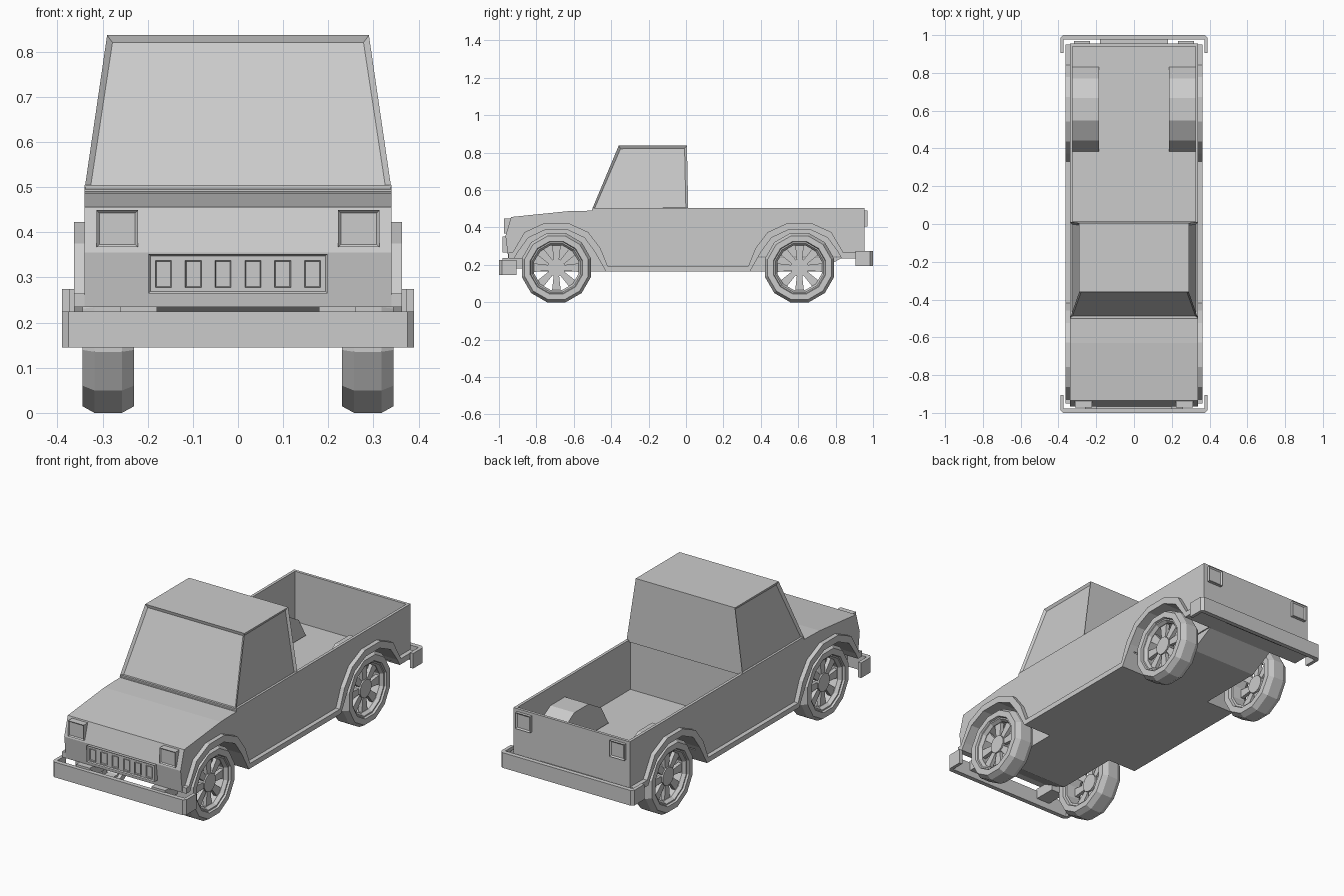
import bpy, bmesh, math

if "Cube" in bpy.data.objects:
    bpy.data.objects.remove(bpy.data.objects["Cube"])

R12 = [math.radians(15 + 30 * i) for i in range(12)]


def add(name, bm, mirror=False):
    bmesh.ops.recalc_face_normals(bm, faces=bm.faces[:])
    me = bpy.data.meshes.new(name)
    bm.to_mesh(me)
    bm.free()
    ob = bpy.data.objects.new(name, me)
    bpy.context.collection.objects.link(ob)
    if mirror:
        ob.modifiers.new("Mirror", 'MIRROR')
    return ob


def loft(bm, a, b):
    """Closed solid between two matching outlines."""
    a, b = [bm.verts.new(p) for p in a], [bm.verts.new(p) for p in b]
    n = len(a)
    bm.faces.new(a)
    bm.faces.new(b[::-1])
    return [bm.faces.new((a[i], a[(i + 1) % n], b[(i + 1) % n], b[i])) for i in range(n)]


def side_prism(name, yz, x0, x1, mirror=False):
    bm = bmesh.new()
    loft(bm, [(x0, y, z) for y, z in yz], [(x1, y, z) for y, z in yz])
    return add(name, bm, mirror)


def box(name, x0, x1, y0, y1, z0, z1, mirror=False):
    return side_prism(name, [(y0, z0), (y1, z0), (y1, z1), (y0, z1)], x0, x1, mirror)


def panel(name, x0, x1, y0, y1, z0, z1, front, rim, mirror=False):
    """Box whose front (or back) face has a recessed panel."""
    ob = box(name, x0, x1, y0, y1, z0, z1, mirror)
    bm = bmesh.new()
    bm.from_mesh(ob.data)
    f = [f for f in bm.faces if f.normal.y * front > 0.9]
    bmesh.ops.inset_individual(bm, faces=f, thickness=rim, depth=-0.006)
    bm.to_mesh(ob.data)
    bm.free()
    return ob


def cut(ob, cutters):
    for c in cutters:
        m = ob.modifiers.new("Cut", 'BOOLEAN')
        m.object, m.operation, m.solver = c, 'DIFFERENCE', 'EXACT'
    dg = bpy.context.evaluated_depsgraph_get()
    me = bpy.data.meshes.new_from_object(ob.evaluated_get(dg))
    ob.modifiers.clear()
    ob.data = me


FRONT, REAR, AXLE = -0.693, 0.607, 0.185

# Wheel arch opening and outer trim edge, relative to the axle (sill side first)
inner = [(-.265, .165), (-.205, .27), (-.15, .345), (-.058, .388),
         (.058, .388), (.15, .345), (.205, .27), (.225, .235)]
outer = [(-.275, .192), (-.235, .29), (-.17, .375), (-.065, .423),
         (.065, .423), (.17, .375), (.235, .265)]
arch_cutters = []
for cy, s in ((FRONT, -1), (REAR, 1)):
    pts = [(cy + s * d, z) for d, z in inner + [(.225, .1), (-.265, .1)]]
    arch_cutters.append(side_prism("arch_cutter", pts, .195, .45, True))
bed_cutter = box("bed_cutter", -.325, .325, 0, .94, .24, .7)

# Lower body with open bed and wheel arches
body = side_prism("body", [(-.95, .235), (-.965, .355), (-.935, .456), (-.63, .487), (-.5, .49),
                           (-.5, .505), (.955, .505), (.955, .235), (.83, .235), (.7, .165),
                           (-.78, .165), (-.915, .235)], -.34, .34)
cut(body, arch_cutters + [bed_cutter])

# Wheel housings inside the bed
hump = [(REAR + .232 * math.cos(a), AXLE + .232 * math.sin(a)) for a in R12[:6]]
housing = side_prism("bed_wheel_housing", hump, .185, .33, True)
cut(housing, arch_cutters)
for c in arch_cutters + [bed_cutter]:
    bpy.data.objects.remove(c)

# Cab with recessed windscreen and side windows
bm = bmesh.new()
sides = loft(bm, [(.34, -.503, .495), (.34, .012, .495), (-.34, .012, .495), (-.34, -.503, .495)],
             [(.29, -.36, .837), (.29, .005, .837), (-.29, .005, .837), (-.29, -.36, .837)])
bmesh.ops.recalc_face_normals(bm, faces=bm.faces[:])
bmesh.ops.inset_individual(bm, faces=[sides[0], sides[2], sides[3]], thickness=.018, depth=-.01)
add("cab", bm)

# Fender flares joined by the sill
low = [(-.95, .235)] + [(FRONT - d, z) for d, z in inner[::-1]] + [(REAR + d, z) for d, z in inner] + [(.95, .235)]
high = [(-.95, .265)] + [(FRONT - d, z) for d, z in outer[::-1]] + [(REAR + d, z) for d, z in outer] + [(.95, .265)]
side_prism("fender_trim", low + high[::-1], .335, .363, True)

# Bumpers with wrapped ends
half = [(.375, -1), (.39, -.985), (.39, -.905), (.372, -.905), (.372, -.976)]
ring = half + [(-x, y) for x, y in half[::-1]]
for name, s, z0, z1 in (("front_bumper", 1, .145, .225), ("rear_bumper", -1, .195, .275)):
    bm = bmesh.new()
    loft(bm, [(x, y * s, z0) for x, y in ring], [(x, y * s, z1) for x, y in ring])
    add(name, bm)
box("front_bumper_bracket", .18, .26, -.98, -.86, .18, .236, True)
box("rear_bumper_step", -.18, .18, .94, .98, .22, .265)

# Lamps
panel("headlight", .222, .313, -.972, -.93, .367, .449, -1, .008, True)
panel("tail_light", .232, .318, .945, .97, .405, .49, 1, .01, True)

# Grille with six slots
panel("grille", -.198, .198, -.98, -.94, .265, .352, -1, .006)
for i in range(6):
    x = -.165 + .066 * i
    panel("grille_slot", x - .018, x + .018, -.979, -.96, .278, .338, -1, .004)


def lathe(bm, prof, cy):
    """Closed 12-sided ring from an (x, radius) outline."""
    rings = [[bm.verts.new((x, cy + r * math.cos(a), AXLE + r * math.sin(a))) for a in R12] for x, r in prof]
    for i, p in enumerate(rings):
        q = rings[(i + 1) % len(rings)]
        for k in range(12):
            j = (k + 1) % 12
            bm.faces.new((p[k], p[j], q[j], q[k]))


# Wheels: tyre, rim, hub and eight tapered spokes
for label, cy in (("front", FRONT), ("rear", REAR)):
    bm = bmesh.new()
    lathe(bm, [(.23, .145), (.23, .176), (.257, .1915), (.318, .1915), (.345, .176), (.345, .145),
               (.325, .138), (.25, .138)], cy)
    add(label + "_tyre", bm, True)

    bm = bmesh.new()
    lathe(bm, [(.245, .141), (.335, .141), (.335, .134), (.318, .123), (.245, .128)], cy)
    for k in range(8):
        a = k * math.pi / 4
        c, s = math.cos(a), math.sin(a)
        quad = [(.03, -.013), (.128, -.024), (.128, .024), (.03, .013)]
        flat = [(cy + r * c - t * s, AXLE + r * s + t * c) for r, t in quad]
        loft(bm, [(.295, y, z) for y, z in flat], [(.315, y, z) for y, z in flat])
    hub = [(cy + .048 * math.cos(a), AXLE + .048 * math.sin(a)) for a in R12]
    loft(bm, [(.285, y, z) for y, z in hub], [(.322, y, z) for y, z in hub])
    add(label + "_rim", bm, True)
